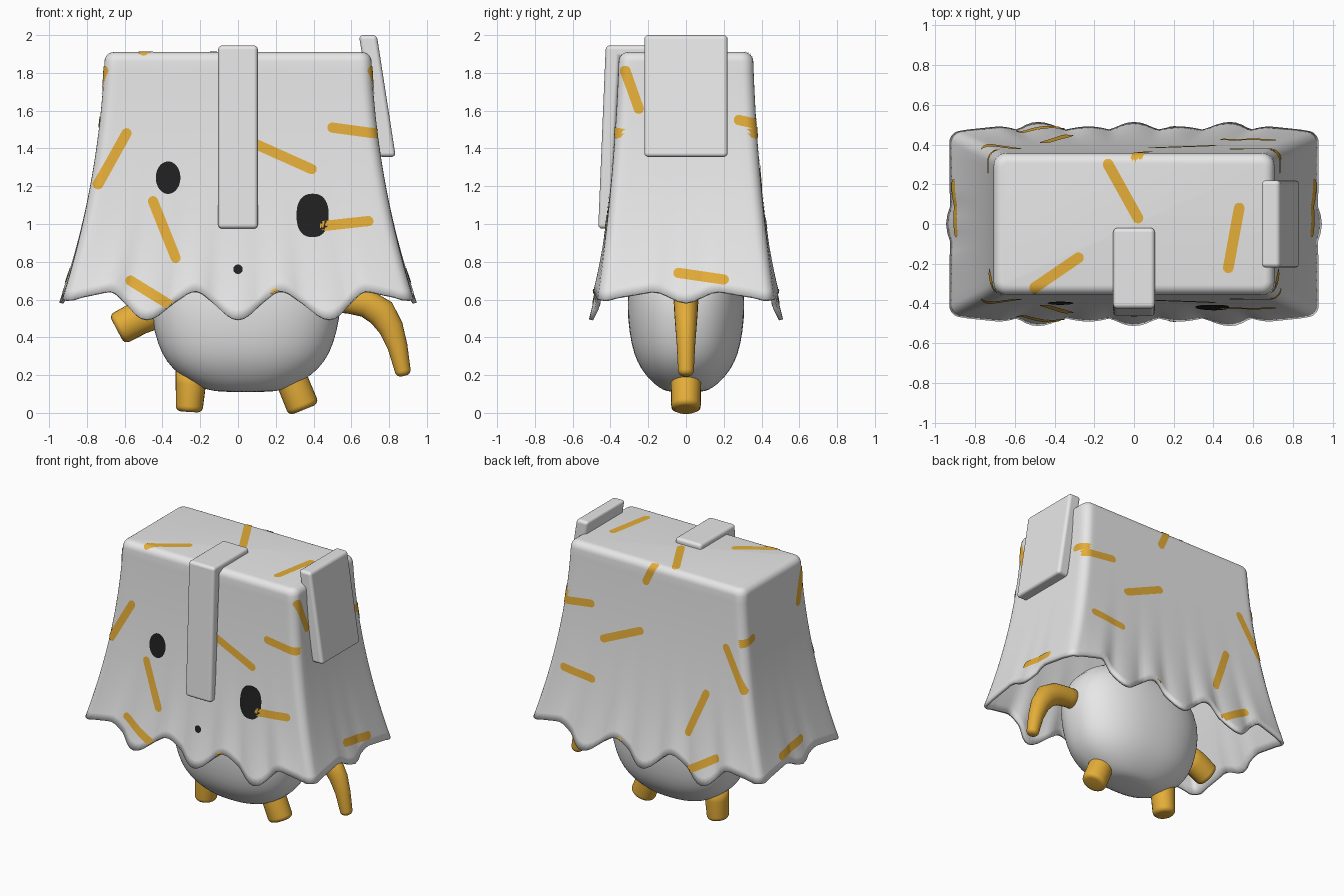
import bpy, bmesh, math
from mathutils import Vector
from mathutils.bvhtree import BVHTree

cube = bpy.data.objects.get("Cube")
if cube:
    bpy.data.objects.remove(cube, do_unlink=True)


def material(name, rgb):
    m = bpy.data.materials.new(name)
    m.use_nodes = True
    m.diffuse_color = (*rgb, 1)
    m.node_tree.nodes["Principled BSDF"].inputs["Base Color"].default_value = (*rgb, 1)
    return m


white = material("white", (0.8, 0.8, 0.8))
gold = material("gold", (0.78, 0.42, 0.04))
black = material("black", (0.015, 0.015, 0.015))


def finish(name, bm, mat, recalc=True):
    if recalc:
        bmesh.ops.recalc_face_normals(bm, faces=bm.faces)
    me = bpy.data.meshes.new(name)
    bm.to_mesh(me)
    bm.free()
    for p in me.polygons:
        p.use_smooth = True
    me.materials.append(mat)
    ob = bpy.data.objects.new(name, me)
    bpy.context.collection.objects.link(ob)
    return ob


def loft(rings, cap_start=True, cap_end=True):
    """Skin a list of closed rings that have equal point counts."""
    bm = bmesh.new()
    loops = [[bm.verts.new(p) for p in ring] for ring in rings]
    for a, b in zip(loops, loops[1:]):
        for i in range(len(a)):
            j = (i + 1) % len(a)
            bm.faces.new((a[i], a[j], b[j], b[i]))
    if cap_start:
        bm.faces.new(loops[0][::-1])
    if cap_end:
        bm.faces.new(loops[-1])
    bmesh.ops.recalc_face_normals(bm, faces=bm.faces)
    return bm


# Draped sheet: rounded rectangle sections, flaring to a wavy hem
def outline(a, b, r):
    pts = []
    corners = [(1, -1), (1, 1), (-1, 1), (-1, -1)]
    for k, (sx, sy) in enumerate(corners):
        for i in range(7):
            t = math.radians(90 * k - 90 + 15 * i)
            pts.append((sx * (a - r) + r * math.cos(t), sy * (b - r) + r * math.sin(t), k, i))
        nx, ny = corners[(k + 1) % 4]
        p = Vector(pts[-1][:2])
        t = math.radians(90 * k)
        q = Vector((nx * (a - r) + r * math.cos(t), ny * (b - r) + r * math.sin(t)))
        n = 18 if k % 2 == 0 else 56
        for i in range(1, n):
            c = p.lerp(q, i / n)
            pts.append((c.x, c.y, k, 99))
    return pts


def wave(x, y, on_side):
    """Hem height and outward push at a point of the hem."""
    if on_side:
        c = math.cos(2 * math.pi * y / 0.36)
        if abs(y) < 0.18:
            return 0.615 - 0.03 * c, 0.012 * c
        f = min(1, (abs(y) - 0.18) / 0.27)
        return 0.645 - 0.045 * f, -0.012 * (1 - f)
    c = math.cos(2 * math.pi * x / 0.47)
    if abs(x) < 0.705:
        return 0.57 - 0.075 * c, 0.028 * c
    f = min(1, (abs(x) - 0.705) / 0.2)
    return 0.645 - 0.045 * f, -0.028 * (1 - f)


def sheet_rings():
    base = outline(0.93, 0.47, 0.05)
    rings = []
    for row in range(27):
        s = row / 26
        ring = []
        for i, (bx, by, k, corner) in enumerate(base):
            side = abs(bx) > 0.925
            hem, push = wave(bx, by, side) if corner == 99 else (0.6, 0)
            z = hem + (1.86 - hem) * s
            t = (1.9 - z) / 1.3
            a, b = 0.705 + 0.05 * t + 0.175 * t * t, 0.355 + 0.04 * t + 0.075 * t * t
            x, y = outline(a, b, 0.06)[i][:2]
            push *= (1 - s) ** 5
            if side:
                x += math.copysign(push, x)
            else:
                y += math.copysign(push, y)
            ring.append((x, y, z))
        rings.append(ring)
    for k in range(1, 7):
        t = math.radians(15 * k)
        inset = 0.05 * (1 - math.cos(t))
        ring = outline(0.707 - inset, 0.356 - inset, 0.065 - inset)
        rings.append([(p[0], p[1], 1.86 + 0.05 * math.sin(t)) for p in ring])
    return rings


bm = loft(sheet_rings(), cap_start=False)
if max(bm.faces, key=lambda f: f.calc_area()).normal.z < 0:
    bmesh.ops.reverse_faces(bm, faces=bm.faces)
surface = BVHTree.FromBMesh(bm)
sheet = finish("draped_sheet", bm, white, recalc=False)
shell = sheet.modifiers.new("thickness", "SOLIDIFY")
shell.thickness, shell.offset = 0.022, -1

# Painted marks: thin patches projected onto the sheet
VIEWS = {
    "front": (Vector((0, 1, 0)), lambda u, v: Vector((u, -3, v))),
    "back": (Vector((0, -1, 0)), lambda u, v: Vector((u, 3, v))),
    "left": (Vector((-1, 0, 0)), lambda u, v: Vector((3, u, v))),
    "right": (Vector((1, 0, 0)), lambda u, v: Vector((-3, u, v))),
    "top": (Vector((0, 0, -1)), lambda u, v: Vector((u, v, 3))),
}


def patch(name, view, grid, mat):
    ray, origin = VIEWS[view]
    bm = bmesh.new()
    rows = []
    for line in grid:
        row = []
        for u, v in line:
            hit, normal, _, _ = surface.ray_cast(origin(u, v), ray)
            ok = hit is not None and normal.dot(ray) < 0
            row.append(bm.verts.new(hit + normal * 0.004) if ok else None)
        rows.append(row)
    for a, b in zip(rows, rows[1:]):
        for i in range(len(a) - 1):
            quad = (a[i], a[i + 1], b[i + 1], b[i])
            if all(quad):
                f = bm.faces.new(quad)
                f.normal_update()
                if f.normal.dot(ray) > 0:
                    f.normal_flip()
    finish(name, bm, mat, recalc=False)


def stripe(name, view, p, q, r=0.027):
    p, q = Vector(p), Vector(q)
    d = (q - p).normalized()
    n = Vector((-d.y, d.x))
    ends = [(r * math.cos(t), r * math.sin(t)) for t in (math.radians(15 * i + 1) for i in range(7))]
    stations = [(p - d * c, s) for c, s in ends]
    stations += [(p.lerp(q, i / 30), r) for i in range(1, 30)]
    stations += [(q + d * c, s) for c, s in reversed(ends)]
    patch(name, view, [[c + n * w * j / 4 for j in range(-4, 5)] for c, w in stations], gold)


def spot(name, x, z, rx, rz, power=2.0):
    grid = []
    for i in range(25):
        t = math.pi * (i + 0.05) / 24.1
        v = math.copysign(abs(math.cos(t)) ** (2 / power), math.cos(t))
        w = abs(math.sin(t)) ** (2 / power)
        grid.append([(x + rx * w * j / 8, z + rz * v) for j in range(-8, 9)])
    patch(name, "front", grid, black)


face_marks = [((-.59, 1.48), (-.74, 1.21)), ((-.45, 1.12), (-.33, .82)), ((-.57, .70), (-.28, .52)),
              ((.2, .63), (.29, .55)), ((.1, 1.42), (.39, 1.29)), ((.5, 1.51), (.72, 1.48)),
              ((.46, .99), (.69, 1.015)), ((.0, 1.93), (.07, 1.78))]
side_marks = [((-.32, 1.81), (-.25, 1.61)), ((.28, 1.55), (.39, 1.525)), ((-.04, .74), (.2, .705))]
top_marks = [((-.13, .3), (.02, .03)), ((-.28, -.17), (-.5, -.32)), ((.53, .08), (.475, -.22))]
for views, marks in ((("front", "back"), face_marks), (("left", "right"), side_marks), (("top",), top_marks)):
    for view in views:
        for i, (p, q) in enumerate(marks):
            stripe(f"{view}_stripe_{i + 1}", view, p, q)

spot("right_eye", -.37, 1.245, .065, .086)
spot("left_eye", .395, 1.045, .085, .115, 2.4)
spot("mouth", 0, .76, .025, .025)


# Straps: bevelled slabs extruded from a side profile
def slab(name, profile, place, lo, hi):
    bm = loft([[place(u, v, w) for u, v in profile] for w in (lo, hi)])
    ob = finish(name, bm, white)
    bev = ob.modifiers.new("soft_edges", "BEVEL")
    bev.width, bev.segments, bev.limit_method = 0.022, 4, "ANGLE"
    bev.angle_limit = math.radians(25)
    bev.harden_normals = True


slab("front_strap", [(-.02, 1.945), (-.425, 1.945), (-.465, .975), (-.40, .975), (-.35, 1.88), (-.02, 1.88)],
     lambda u, v, w: (w, u, v), -.105, .105)
slab("left_ear_flap", [(.64, 2.0), (.735, 2.0), (.835, 1.355), (.745, 1.355)],
     lambda u, v, w: (u, w, v), -.22, .22)

# Body: rounded pouch under the sheet
body = [(.11, .12, .08), (.12, .2, .12), (.15, .27, .165), (.2, .35, .215), (.27, .42, .26), (.36, .465, .29),
        (.5, .5, .31), (.65, .51, .31), (.8, .45, .28), (.92, .3, .18), (.96, .1, .06)]


def oval(t, r):
    return math.copysign(abs(t) ** 0.85, t) * r


angles = [2 * math.pi * i / 48 for i in range(48)]
bm = loft([[(.04 + oval(math.cos(t), rx), oval(math.sin(t), ry), z) for t in angles] for z, rx, ry in body])
ob = finish("body", bm, white)
ob.modifiers.new("smooth", "SUBSURF").levels = 1


# Limbs: tapered tubes lying in the x-z plane, with rounded tips
def limb(name, path, tip=0.03):
    pts = [Vector((x, 0, z)) for x, z, _, _ in path]
    rings = []

    def ring(c, d, rn, ry):
        n = Vector((-d.z, 0, d.x))
        rings.append([c + n * rn * math.cos(t) + Vector((0, ry * math.sin(t), 0)) for t in angles[::2]])

    for i, (_, _, rn, ry) in enumerate(path):
        d = (pts[min(i + 1, len(pts) - 1)] - pts[max(i - 1, 0)]).normalized()
        ring(pts[i], d, rn, ry)
    for k in range(1, 6):
        t = math.radians(18 * k)
        cut = tip * (1 - math.cos(t))
        ring(pts[-1] + d * tip * math.sin(t), d, rn - cut, ry - cut)
    finish(name, loft(rings), gold)


limb("left_arm", [(.45, .6, .07, .06), (.58, .595, .068, .065), (.68, .58, .075, .065), (.76, .53, .078, .062),
                  (.81, .45, .066, .056), (.845, .35, .053, .048), (.872, .225, .042, .042)])
limb("right_arm", [(-.4, .545, .085, .07), (-.52, .505, .09, .08), (-.615, .455, .088, .08)])
limb("right_leg", [(-.245, .24, .085, .085), (-.25, .15, .08, .08), (-.257, .035, .072, .078)])
limb("left_leg", [(.26, .24, .085, .085), (.295, .15, .085, .08), (.338, .045, .086, .078)])
